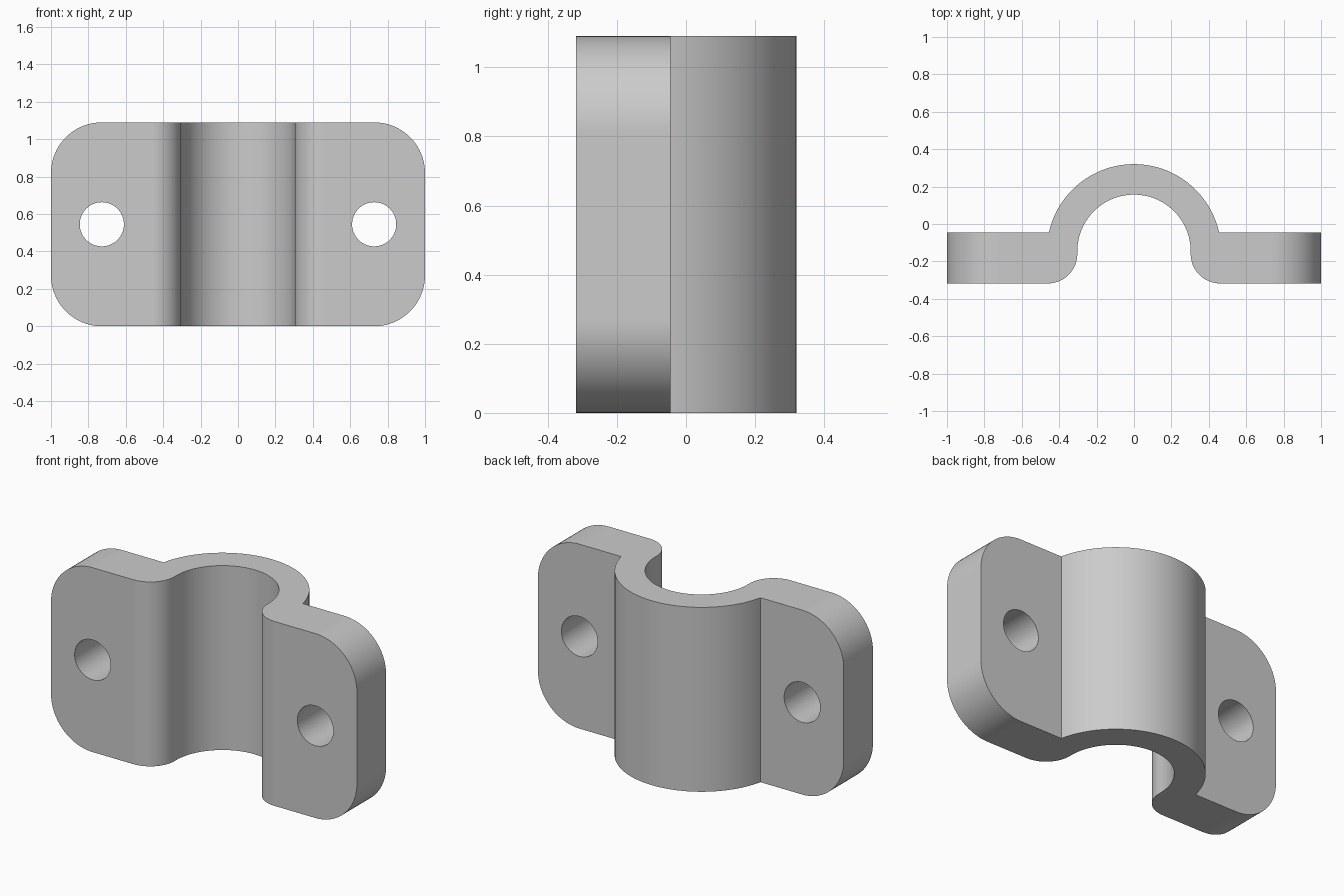
import bpy
import bmesh
from math import asin, cos, sin, pi, radians
from mathutils import Matrix

HEIGHT = 1.09
FRONT, BACK = -0.318, -0.045      # flange faces
AXIS_Y = -0.146                   # centre of the saddle arcs
INNER, OUTER = 0.303, 0.466       # saddle radii
FILLET = 0.158                    # mouth rounding
CORNER = 0.272                    # flange corner radius
HOLE_X, HOLE_R = 0.728, 0.118

cube = bpy.data.objects.get("Cube")
if cube:
    bpy.data.objects.remove(cube, do_unlink=True)

steel = bpy.data.materials.new("plain grey")
steel.use_nodes = True
grey = (0.6, 0.6, 0.6, 1)
steel.diffuse_color = grey
steel.node_tree.nodes["Principled BSDF"].inputs["Base Color"].default_value = grey


def arc(cx, cy, r, start, end, steps):
    angles = [start + (end - start) * i / steps for i in range(steps + 1)]
    return [(cx + r * cos(a), cy + r * sin(a)) for a in angles]


def make_object(name, bm):
    bmesh.ops.recalc_face_normals(bm, faces=bm.faces)
    mesh = bpy.data.meshes.new(name)
    bm.to_mesh(mesh)
    bm.free()
    obj = bpy.data.objects.new(name, mesh)
    mesh.materials.append(steel)
    bpy.context.collection.objects.link(obj)
    return obj


# Half profile from the crown of the inner arc, round the flange, to the outer crown
join = asin((BACK - AXIS_Y) / OUTER)
half = arc(0, AXIS_Y, INNER, pi / 2, 0, 24)
half += arc(INNER + FILLET, FRONT + FILLET, FILLET, pi, 1.5 * pi, 16)
half += [(1, FRONT), (1, BACK)]
half += arc(0, AXIS_Y, OUTER, join, pi / 2, 28)
profile = half + [(-x, y) for x, y in reversed(half[1:-1])]

# Extrude the profile upwards
bm = bmesh.new()
base = bm.faces.new([bm.verts.new((x, y, 0)) for x, y in profile])
extruded = bmesh.ops.extrude_face_region(bm, geom=[base])["geom"]
bmesh.ops.translate(bm, vec=(0, 0, HEIGHT),
                    verts=[v for v in extruded if isinstance(v, bmesh.types.BMVert)])
bmesh.ops.recalc_face_normals(bm, faces=bm.faces)

# Round the four outer flange corners
corners = [e for e in bm.edges
           if all(abs(v.co.x) > 0.99 for v in e.verts)
           and abs(e.verts[0].co.z - e.verts[1].co.z) < 0.01]
bmesh.ops.bevel(bm, geom=corners, offset=CORNER, segments=20,
                profile=0.5, affect='EDGES')
bracket = make_object("saddle_bracket", bm)

# Bolt holes
bm = bmesh.new()
for side in (-1, 1):
    place = (Matrix.Translation((side * HOLE_X, (FRONT + BACK) / 2, HEIGHT / 2))
             @ Matrix.Rotation(pi / 2, 4, 'X'))
    bmesh.ops.create_cone(bm, cap_ends=True, segments=64, radius1=HOLE_R,
                          radius2=HOLE_R, depth=0.5, matrix=place)
cutter = make_object("bolt_hole_cutter", bm)
cutter.hide_render = True

bpy.ops.object.select_all(action='DESELECT')
bracket.select_set(True)
bpy.context.view_layer.objects.active = bracket
holes = bracket.modifiers.new("bolt holes", 'BOOLEAN')
holes.operation = 'DIFFERENCE'
holes.solver = 'EXACT'
holes.object = cutter
bpy.ops.object.modifier_apply(modifier=holes.name)
bpy.data.objects.remove(cutter, do_unlink=True)

# Smooth curves, crisp edges, level flats
bpy.ops.object.shade_smooth_by_angle(angle=radians(30))
weighted = bracket.modifiers.new("level flats", 'WEIGHTED_NORMAL')
weighted.keep_sharp = True
